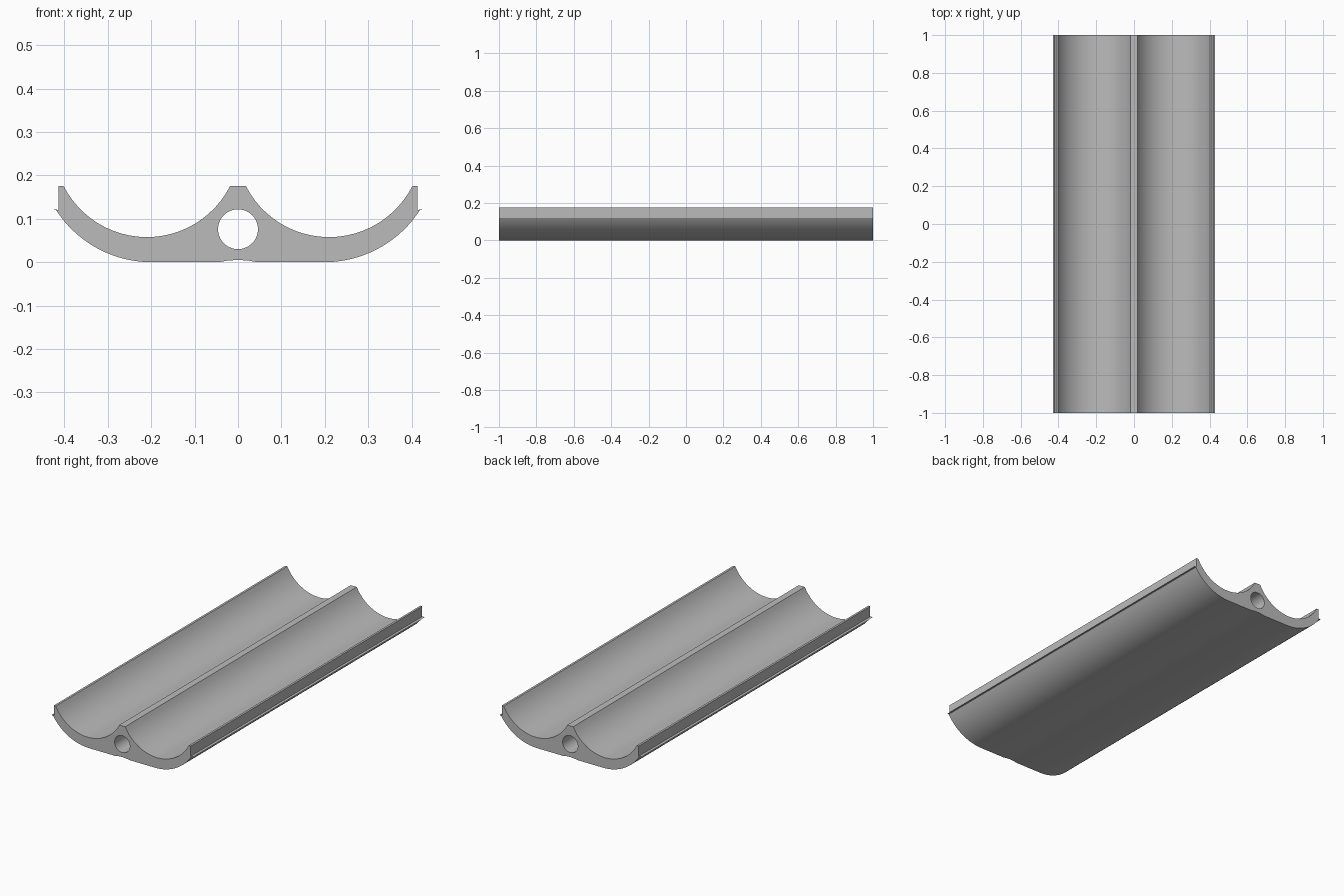
import bpy, bmesh
from math import sin, cos, asin, pi, radians
from mathutils import Vector

cube = bpy.data.objects.get("Cube")
if cube:
    bpy.data.objects.remove(cube)

LENGTH = 2.0
TROUGH_X = 0.21      # trough axis
TOP = 0.176
LEDGE = 0.12


def arc(cx, cz, r, a0, a1, n):
    """Points along an arc; angles are measured from straight down."""
    return [(cx + r * sin(a0 + (a1 - a0) * i / n),
             cz - r * cos(a0 + (a1 - a0) * i / n)) for i in range(n + 1)]


# Right half of the section, from the underside centre round to the centre ridge
sweep = asin(0.192 / 0.2152)
outer = asin(0.22 / 0.262)
half = [(0, 0.005), (0.022, 0.004), (0.045, 0)]
half += arc(TROUGH_X - 0.011, 0.262, 0.262, 0, asin(0.229 / 0.262), 18)[:-1]
half += [(0.429, LEDGE), (0.414, LEDGE), (0.414, TOP)]
half += arc(TROUGH_X, 0.273, 0.2152, sweep, -sweep, 24)

# Mirror it into a closed outline and add the bore
outline = half + [(-x, z) for x, z in reversed(half[1:])]
bore = arc(0, 0.076, 0.046, 0, 2 * pi, 40)[:-1]

bm = bmesh.new()
edges = []
for loop in (outline, bore):
    verts = [bm.verts.new((x, -LENGTH / 2, z)) for x, z in loop]
    edges += [bm.edges.new((v, verts[(i + 1) % len(verts)]))
              for i, v in enumerate(verts)]
bmesh.ops.triangle_fill(bm, edges=edges, use_beauty=True, normal=Vector((0, -1, 0)))

# Extrude the section along the length
grown = bmesh.ops.extrude_face_region(bm, geom=bm.faces[:], use_keep_orig=True)
moved = [g for g in grown["geom"] if isinstance(g, bmesh.types.BMVert)]
bmesh.ops.translate(bm, verts=moved, vec=(0, LENGTH, 0))
bmesh.ops.recalc_face_normals(bm, faces=bm.faces[:])

mesh = bpy.data.meshes.new("double_trough_rail")
bm.to_mesh(mesh)
bm.free()
rail = bpy.data.objects.new("double_trough_rail", mesh)
bpy.context.collection.objects.link(rail)

# Plain grey finish
grey = bpy.data.materials.new("plain_grey")
grey.use_nodes = True
colour = (0.5, 0.5, 0.5, 1)
grey.diffuse_color = colour
grey.node_tree.nodes["Principled BSDF"].inputs["Base Color"].default_value = colour
mesh.materials.append(grey)

bpy.ops.object.select_all(action='DESELECT')
rail.select_set(True)
bpy.context.view_layer.objects.active = rail
bpy.ops.object.shade_smooth_by_angle(angle=radians(30))
